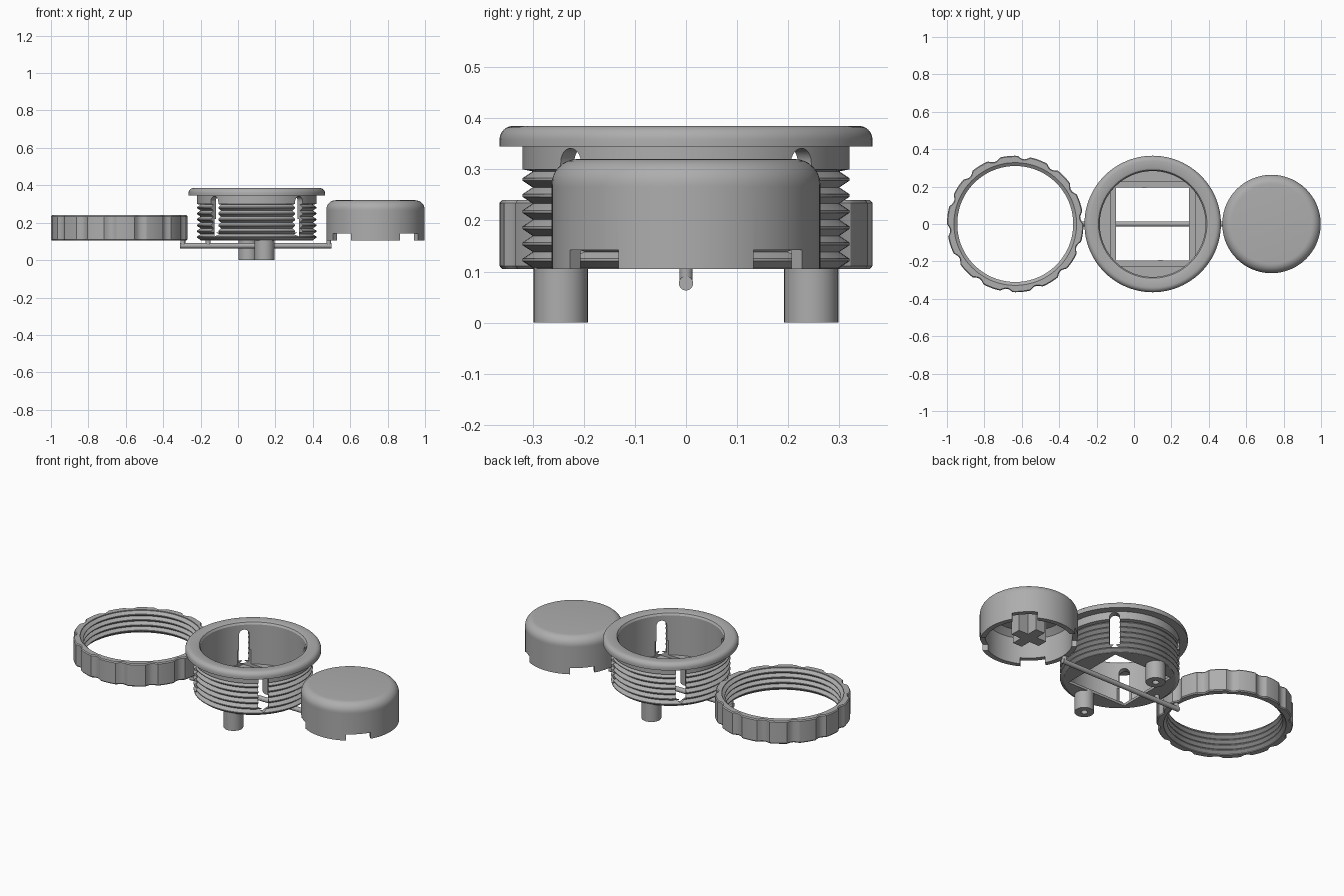
import bpy, bmesh, math
from mathutils import Matrix, Vector

if "Cube" in bpy.data.objects:
    bpy.data.objects.remove(bpy.data.objects["Cube"], do_unlink=True)

GREY = (0.42, 0.42, 0.42, 1)
plastic = bpy.data.materials.new("grey_plastic")
plastic.use_nodes = True
plastic.diffuse_color = GREY
plastic.node_tree.nodes["Principled BSDF"].inputs["Base Color"].default_value = GREY

BASE = 0.105          # underside of the three main parts
RING_X, BODY_X, CAP_X = -0.635, 0.1, 0.735


def finish(bm, name, loc=(0, 0, 0)):
    bmesh.ops.recalc_face_normals(bm, faces=bm.faces)
    mesh = bpy.data.meshes.new(name)
    bm.to_mesh(mesh)
    bm.free()
    mesh.materials.append(plastic)
    ob = bpy.data.objects.new(name, mesh)
    ob.location = loc
    bpy.context.collection.objects.link(ob)
    return ob


def lathe(name, profile, x, steps=96, closed=False, shape=None):
    """Revolve a radius/height profile about a vertical axis."""
    bm = bmesh.new()
    vs = [bm.verts.new((r, 0, z)) for r, z in profile]
    es = [bm.edges.new(p) for p in zip(vs, vs[1:])]
    if closed:
        es.append(bm.edges.new((vs[-1], vs[0])))
    bmesh.ops.spin(bm, geom=vs + es, cent=(0, 0, 0), axis=(0, 0, 1),
                   angle=math.tau, steps=steps)
    bmesh.ops.remove_doubles(bm, verts=bm.verts, dist=0.0002)
    if shape:
        for v in bm.verts:
            shape(v)
    return finish(bm, name, (x, 0, 0))


def cylinder(name, a, b, r, sides=32):
    a, b = Vector(a), Vector(b)
    bm = bmesh.new()
    turn = (b - a).to_track_quat("Z", "Y").to_matrix().to_4x4()
    bmesh.ops.create_cone(bm, cap_ends=True, segments=sides, radius1=r, radius2=r,
                          depth=(b - a).length,
                          matrix=Matrix.Translation((a + b) / 2) @ turn)
    return finish(bm, name)


def box(name, centre, size, angle=0):
    bm = bmesh.new()
    bmesh.ops.create_cube(bm, size=1, matrix=Matrix.Translation(centre)
                          @ Matrix.Rotation(angle, 4, "Z") @ Matrix.Diagonal((*size, 1)))
    return finish(bm, name)


def cut(ob, cutters):
    for c in cutters:
        c.hide_render = True
        mod = ob.modifiers.new("cut", "BOOLEAN")
        mod.operation, mod.solver, mod.object = "DIFFERENCE", "EXACT", c
        bpy.context.view_layer.objects.active = ob
        bpy.ops.object.modifier_apply(modifier=mod.name)
        bpy.data.objects.remove(c, do_unlink=True)


def threads(root, crest, z0, pitch, count):
    pts = []
    for i in range(count):
        z = z0 + i * pitch
        pts += [(root, z), (crest, z + pitch * 0.42),
                (crest, z + pitch * 0.58), (root, z + pitch)]
    return pts


def arc(cx, cz, r, a0, a1, n=6):
    angles = [math.radians(a0 + (a1 - a0) * i / n) for i in range(n + 1)]
    return [(cx + r * math.cos(a), cz + r * math.sin(a)) for a in angles]


def diagonal(x, radius, k):
    a = math.pi / 4 + k * math.pi / 2
    return a, Vector((x + radius * math.cos(a), radius * math.sin(a), 0))


# Threaded cup with a rounded flange
body = lathe("threaded_cup",
             [(0, BASE), (0.3, BASE)] + threads(0.3, 0.32, BASE + 0.002, 0.0315, 6)
             + [(0.32, 0.3), (0.32, 0.345), (0.365, 0.345)]
             + arc(0.338, 0.358, 0.027, 0, 90)
             + [(0.3, 0.385), (0.29, 0.381), (0.283, 0.37), (0.283, 0.135), (0, 0.135)],
             BODY_X)
slots = []
for k in range(4):
    a, p = diagonal(BODY_X, 0.31, k)
    out = Vector((math.cos(a), math.sin(a), 0)) * 0.08
    top = Vector((0, 0, 0.313))
    slots += [box("slot_cutter", p + Vector((0, 0, 0.23)), (0.16, 0.056, 0.166), a),
              cylinder("slot_top_cutter", p - out + top, p + out + top, 0.028)]
# Stepped square opening in the floor
slots += [box("floor_cutter", (BODY_X, 0, 0.12), (0.39, 0.39, 0.1)),
          box("step_cutter", (BODY_X, 0, 0.17), (0.45, 0.45, 0.1))]
cut(body, slots)

# Screw posts with pilot holes
posts = []
for name, x, y in (("front_post", 0.142, -0.245), ("back_post", 0.055, 0.245)):
    post = cylinder(name, (x, y, 0), (x, y, BASE + 0.01), 0.053)
    cut(post, [cylinder("pilot_cutter", (x, y, -0.05), (x, y, 0.08), 0.018, 20)])
    posts.append(post)


# Lock ring with scalloped grip and inner threads
def scallop(v):
    r = math.hypot(v.co.x, v.co.y)
    if r > 0.345:
        t = (math.atan2(v.co.y, v.co.x) / math.tau * 14) % 1
        if t < 0.42:
            s = 1 - 0.016 * math.sin(math.pi * t / 0.42) / r
            v.co.x *= s
            v.co.y *= s


ring = lathe("lock_ring",
             [(0.328, BASE), (0.36, BASE), (0.365, BASE + 0.006), (0.365, 0.234),
              (0.36, 0.24), (0.328, 0.24)]
             + threads(0.328, 0.31, 0.235, -0.0315, 4),
             RING_X, steps=168, closed=True, shape=scallop)

# Hollow cap with four notches in the rim
cap = lathe("cap",
            [(0.235, BASE), (0.263, BASE), (0.263, 0.265)]
            + arc(0.213, 0.27, 0.05, 0, 90, 8)
            + [(0, 0.32), (0, 0.29), (0.2, 0.29), (0.235, 0.26)],
            CAP_X, closed=True)
notches = []
for k in range(4):
    a, p = diagonal(CAP_X, 0.25, k)
    notches.append(box("notch_cutter", p + Vector((0, 0, 0.11)), (0.12, 0.135, 0.064), a))
cut(cap, notches)

# Cross-shaped stem inside the cap
stem = [box("cap_stem_" + n, (CAP_X, 0, 0.215), s)
        for n, s in (("along", (0.19, 0.06, 0.17)), ("across", (0.06, 0.19, 0.17)))]

# Runner joining the three parts
runner = [cylinder("runner_bar", (-0.31, 0, 0.077), (0.5, 0, 0.077), 0.014, 24)]
for name, x in (("ring_gate", -0.295), ("cup_gate", -0.16), ("cap_gate", 0.485)):
    runner.append(cylinder(name, (x, 0, 0.077), (x, 0, BASE + 0.004), 0.013, 24))

# Smooth shading with crisp edges
bpy.ops.object.select_all(action="DESELECT")
for ob in [body, ring, cap] + posts + stem + runner:
    ob.select_set(True)
bpy.context.view_layer.objects.active = body
bpy.ops.object.shade_smooth_by_angle(angle=math.radians(30))
